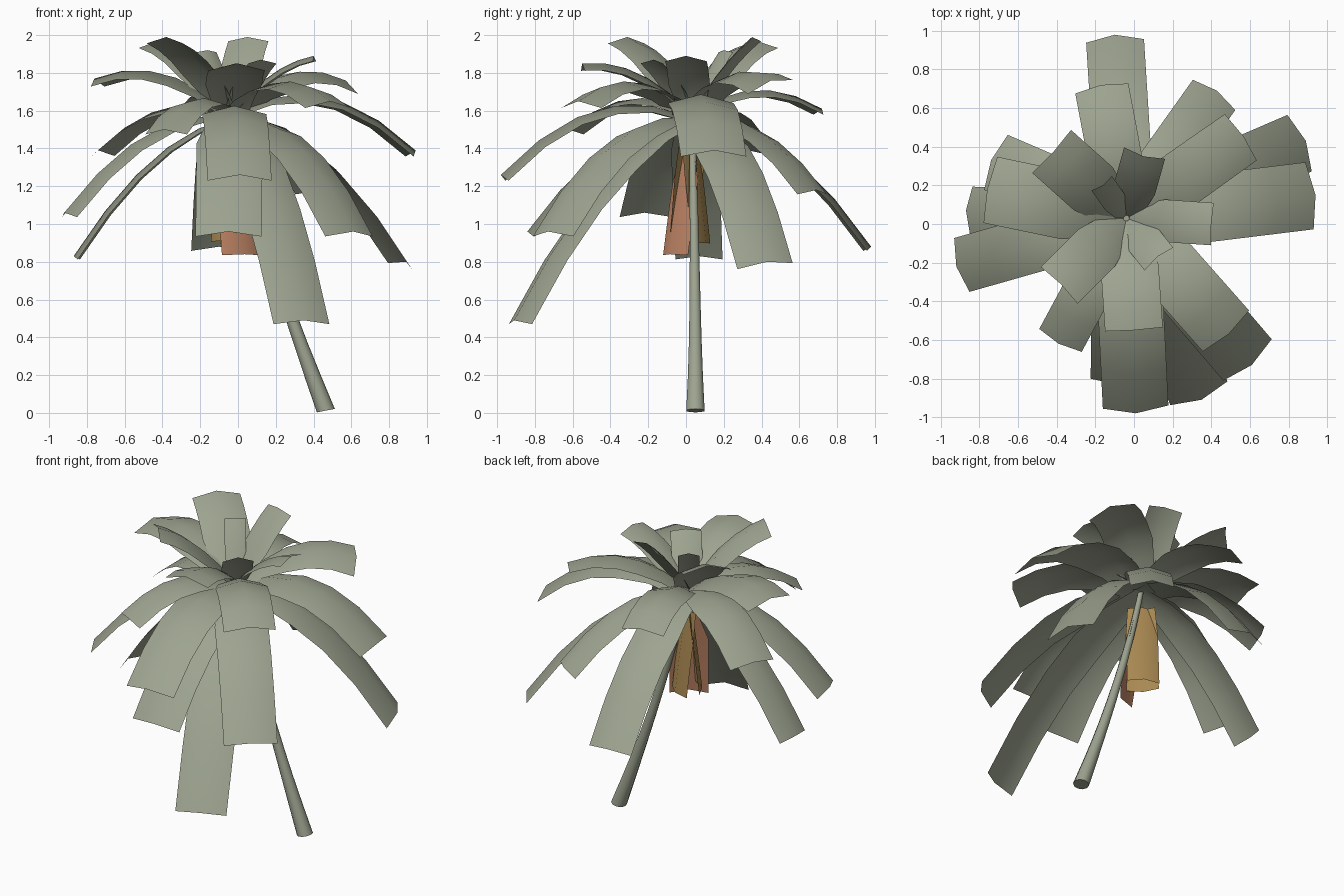
import bpy, bmesh, math
from mathutils import Vector

if "Cube" in bpy.data.objects:
    bpy.data.objects.remove(bpy.data.objects["Cube"])


def material(name, rgb):
    m = bpy.data.materials.new(name)
    m.diffuse_color = (*rgb, 1)
    m.use_nodes = True
    m.node_tree.nodes["Principled BSDF"].inputs["Base Color"].default_value = m.diffuse_color
    return m


GREEN = material("grey_green", (0.34, 0.37, 0.28))
TAN = material("dry_tan", (0.40, 0.25, 0.085))
SALMON = material("dry_salmon", (0.56, 0.25, 0.14))


def bezier(a, b, c, t):
    """Point and direction on a quadratic curve."""
    p = a * (1 - t) ** 2 + b * 2 * t * (1 - t) + c * t * t
    d = (b - a) * 2 * (1 - t) + (c - b) * 2 * t
    return p, d.normalized()


def finish(bm, name, mat, angle):
    me = bpy.data.meshes.new(name)
    bm.to_mesh(me)
    bm.free()
    ob = bpy.data.objects.new(name, me)
    bpy.context.collection.objects.link(ob)
    me.materials.append(mat)
    bpy.ops.object.select_all(action='DESELECT')
    ob.select_set(True)
    bpy.context.view_layer.objects.active = ob
    bpy.ops.object.shade_smooth_by_angle(angle=math.radians(angle))
    return ob


def frond(name, root, end, width, bulge, mat, fold=0.13, taper=0.58, roll=0.0, segments=5):
    """Arched strip with a raised midrib, narrower at its root."""
    root, end = Vector(root), Vector(end)
    ctrl = (root + end) / 2 + Vector((0, 0, 2 * bulge))
    out = Vector((end.x - root.x, end.y - root.y, 0)).normalized()
    flat_side = Vector((0, 0, 1)).cross(out)
    bm = bmesh.new()
    rows = []
    for i in range(segments + 1):
        t = i / segments
        p, d = bezier(root, ctrl, end, t)
        side = (flat_side + Vector((0, 0, roll * t))).normalized()
        n = d.cross(side)
        half = width / 2 * (taper + (1 - taper) * min(1, t / 0.4))
        drop = n * half * 2 * fold
        rows.append([bm.verts.new(p - side * half - drop),
                     bm.verts.new(p),
                     bm.verts.new(p + side * half - drop)])
    for r, s in zip(rows, rows[1:]):
        for k in range(2):
            bm.faces.new((r[k], s[k], s[k + 1], r[k + 1]))
    return finish(bm, name, mat, 60)


# Leaning trunk, flared at the foot
bm = bmesh.new()
foot, bend, top = Vector((0.465, 0.05, 0.012)), Vector((0.12, 0.05, 0.9)), Vector((-0.04, 0.03, 1.61))
SIDES, RINGS = 10, 10
rings = []
for i in range(RINGS + 1):
    t = i / RINGS
    p, d = bezier(foot, bend, top, t)
    radius = 0.016 + 0.02 * (1 - t) + 0.015 * (1 - t) ** 6
    u = Vector((0, 1, 0))
    v = d.cross(u).normalized()
    if i == 0:
        v = Vector((v.x, 0, v.z * 0.5))
    rings.append([bm.verts.new(p + (u * math.sin(a) - v * math.cos(a)) * radius)
                  for a in (2 * math.pi * k / SIDES for k in range(SIDES))])
for r, s in zip(rings, rings[1:]):
    for k in range(SIDES):
        j = (k + 1) % SIDES
        bm.faces.new((r[k], r[j], s[j], s[k]))
bm.faces.new(rings[0])
bm.faces.new(rings[-1])
bmesh.ops.recalc_face_normals(bm, faces=bm.faces[:])
finish(bm, "trunk", GREEN, 40)

# Living fronds: tip x, y, z, width and sideways roll
TIPS = [
    # hanging
    (-0.10, 0.98, 0.88, 0.30, 0), (0.43, 0.69, 1.18, 0.27, 0), (0.89, 0.43, 0.80, 0.32, 0.1),
    (0.61, -0.73, 0.96, 0.33, 0), (0.35, -0.91, 0.49, 0.32, 0), (-0.05, -0.84, 0.96, 0.35, 0),
    (-0.92, -0.22, 1.06, 0.29, 0), (-0.87, 0.07, 0.83, 0.25, 0),
    # spreading
    (0.94, 0.15, 1.39, 0.35, 0), (0.01, -0.98, 1.26, 0.34, 0), (-0.39, -0.62, 1.50, 0.25, 0),
    (0.49, -0.57, 1.65, 0.32, 0), (-0.74, 0.33, 1.39, 0.31, 0), (-0.17, 0.72, 1.61, 0.28, 0),
    (-0.76, 0.18, 1.77, 0.35, 0), (0.57, 0.45, 1.76, 0.30, 0.25),
    # upright
    (0.40, 0.00, 1.89, 0.22, 0), (0.05, 0.35, 1.99, 0.22, 0), (-0.42, 0.37, 1.97, 0.30, 0),
    (-0.38, -0.31, 1.99, 0.27, 0), (-0.16, 0.20, 1.92, 0.13, 0), (0.12, -0.17, 1.87, 0.19, 0),
    (0.00, -0.55, 1.85, 0.30, 0),
]
for i, (x, y, z, w, roll) in enumerate(TIPS):
    root = (-0.04, 0.03, 1.56 if z < 1.3 else 1.585)
    reach = math.hypot(x + 0.04, y - 0.03)
    frond(f"frond_{i + 1}", root, (x, y, z), w, 0.19 * reach ** 1.5, GREEN, roll=roll)

# Dry fronds hanging round the trunk: tip x, y, z, width, root taper, colour
DRY = [
    (0.035, -0.085, 0.84, 0.24, 0.3, SALMON),
    (0.007, 0.106, 0.90, 0.20, 0.85, TAN),
    (-0.10, -0.03, 0.91, 0.20, 0.85, TAN),
]
for i, (x, y, z, w, taper, mat) in enumerate(DRY):
    frond(f"dry_frond_{i + 1}", (-0.03 + 0.2 * x, 0.02 + 0.2 * y, 1.45), (x, y, z), w, 0.03,
          mat, fold=0.15, taper=taper)
